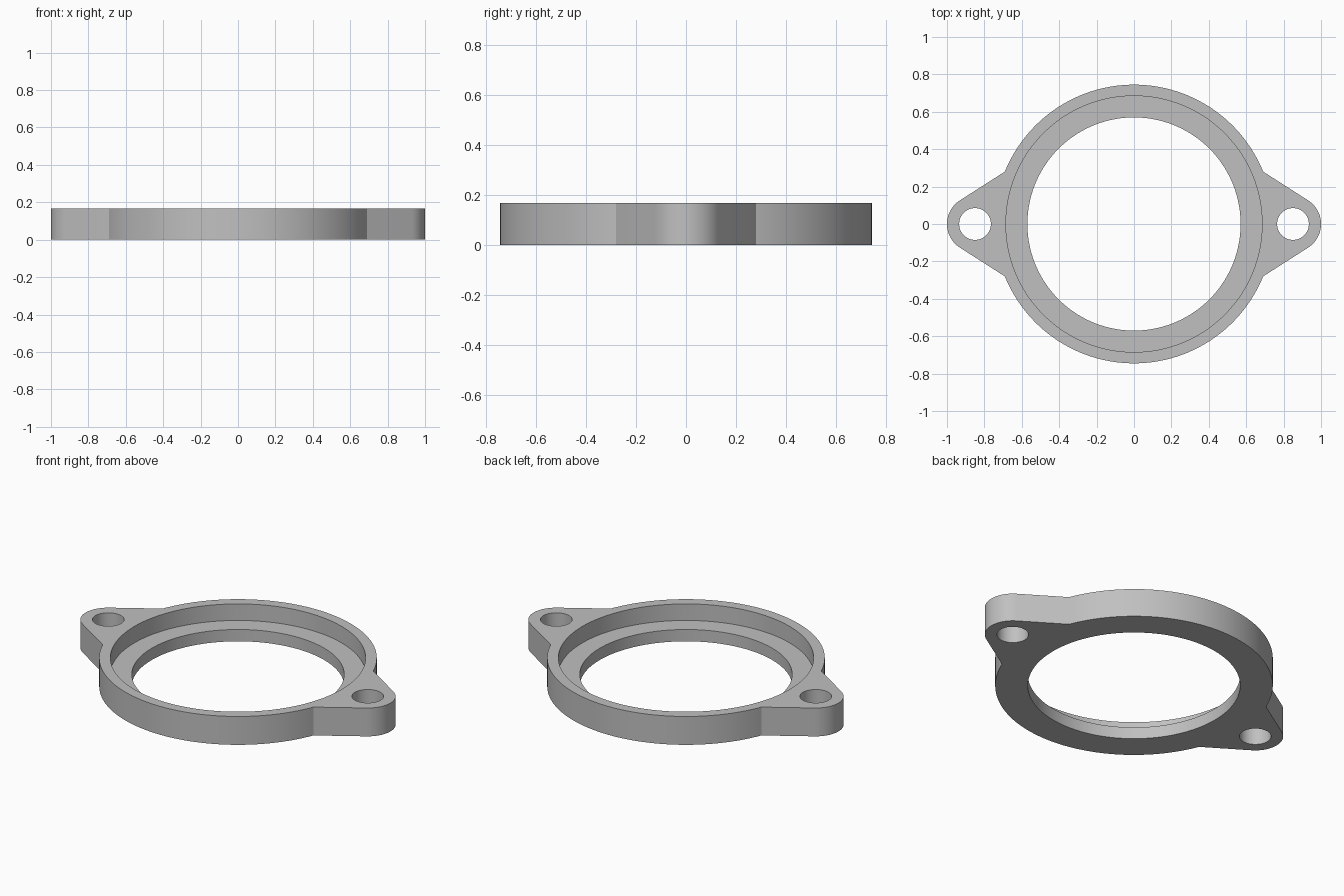
import bpy, bmesh, math

if "Cube" in bpy.data.objects:
    bpy.data.objects.remove(bpy.data.objects["Cube"])

HEIGHT, LEDGE = 0.168, 0.07
RING_R, BORE_R, INNER_R = 0.745, 0.685, 0.57
EAR_X, EAR_R, HOLE_R = 0.85, 0.15, 0.085


def arc(cx, r, a0, a1, n):
    """Points on an arc centred on the x axis, both ends included."""
    return [(cx + r * math.cos(a0 + (a1 - a0) * i / n),
             r * math.sin(a0 + (a1 - a0) * i / n)) for i in range(n + 1)]


def circle(cx, r, n):
    return arc(cx, r, 0, 2 * math.pi, n)[:-1]


# Outline: rounded ears whose straight flanks meet the ring
meet = math.atan2(0.28, 0.69)
px, py = RING_R * math.cos(meet) - EAR_X, RING_R * math.sin(meet)
tangent = math.atan2(py, px) - math.acos(EAR_R / math.hypot(px, py))
half = arc(EAR_X, EAR_R, -tangent, tangent, 24) + arc(0, RING_R, meet, math.pi - meet, 72)
outline = half + [(-x, -y) for x, y in half]

bm = bmesh.new()


def loop(points, z):
    verts = [bm.verts.new((x, y, z)) for x, y in points]
    edges = [bm.edges.new((verts[i - 1], verts[i])) for i in range(len(verts))]
    return verts, edges


def wall(a, b):
    for i in range(len(a[0])):
        bm.faces.new((a[0][i - 1], a[0][i], b[0][i], b[0][i - 1]))


def cap(loops):
    bmesh.ops.triangle_fill(bm, use_beauty=True, use_dissolve=False,
                            edges=[e for l in loops for e in l[1]])


# Outer side and the two bolt holes run through the full height
through = [outline, circle(EAR_X, HOLE_R, 40), circle(-EAR_X, HOLE_R, 40)]
bottom = [loop(p, 0) for p in through]
top = [loop(p, HEIGHT) for p in through]

# Stepped centre opening
bore_top = loop(circle(0, BORE_R, 112), HEIGHT)
bore_low = loop(circle(0, BORE_R, 112), LEDGE)
inner_top = loop(circle(0, INNER_R, 112), LEDGE)
inner_low = loop(circle(0, INNER_R, 112), 0)

cap(top + [bore_top])
cap(bottom + [inner_low])
for low, high in zip(bottom, top):
    wall(low, high)
wall(bore_top, bore_low)
wall(bore_low, inner_top)
wall(inner_top, inner_low)
bmesh.ops.recalc_face_normals(bm, faces=bm.faces)

mesh = bpy.data.meshes.new("flange")
bm.to_mesh(mesh)
bm.free()
flange = bpy.data.objects.new("flange", mesh)
bpy.context.collection.objects.link(flange)

grey = bpy.data.materials.new("grey metal")
grey.diffuse_color = (0.53, 0.53, 0.53, 1)
grey.use_nodes = True
grey.node_tree.nodes["Principled BSDF"].inputs["Base Color"].default_value = grey.diffuse_color
mesh.materials.append(grey)

bpy.context.view_layer.objects.active = flange
flange.select_set(True)
bpy.ops.object.shade_smooth_by_angle(angle=math.radians(28))
